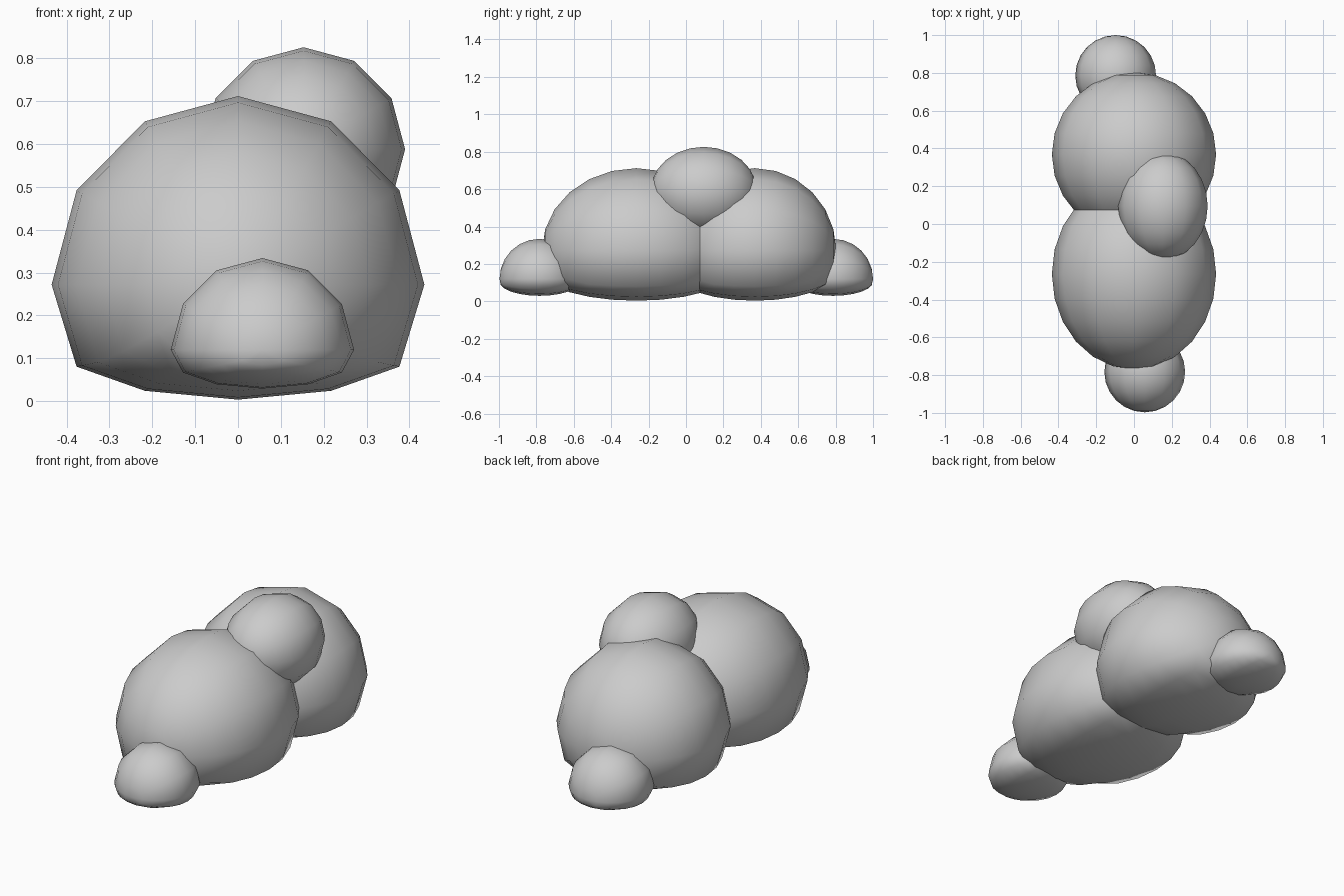
import bpy, bmesh, math
from mathutils import Matrix, Vector

if "Cube" in bpy.data.objects:
    bpy.data.objects.remove(bpy.data.objects["Cube"])

KNEE, SQUASH = 0.096, 0.35  # below this height the puffs are flattened


def puff(name, centre, radii):
    """Ball with its poles along y, flattened near the ground."""
    bm = bmesh.new()
    bmesh.ops.create_uvsphere(bm, u_segments=12, v_segments=12, radius=1,
                              matrix=Matrix.Rotation(math.pi / 2, 4, 'X'))
    for v in bm.verts:
        v.co = Vector(c + r * p for c, r, p in zip(centre, radii, v.co))
        if v.co.z < KNEE:
            v.co.z = KNEE + (v.co.z - KNEE) * SQUASH
    for f in bm.faces:
        f.smooth = True
    mesh = bpy.data.meshes.new(name)
    bm.to_mesh(mesh)
    bm.free()
    bpy.context.collection.objects.link(bpy.data.objects.new(name, mesh))


# Two large body puffs
puff("front_body_puff", (0, -0.265, 0.272), (0.435, 0.505, 0.44))
puff("rear_body_puff", (0, 0.368, 0.272), (0.435, 0.435, 0.44))
# Top puff
puff("top_puff", (0.153, 0.095, 0.588), (0.237, 0.285, 0.238))
# Small end puffs
puff("front_end_puff", (0.057, -0.783, 0.12), (0.214, 0.214, 0.214))
puff("rear_end_puff", (-0.097, 0.786, 0.12), (0.214, 0.214, 0.214))
